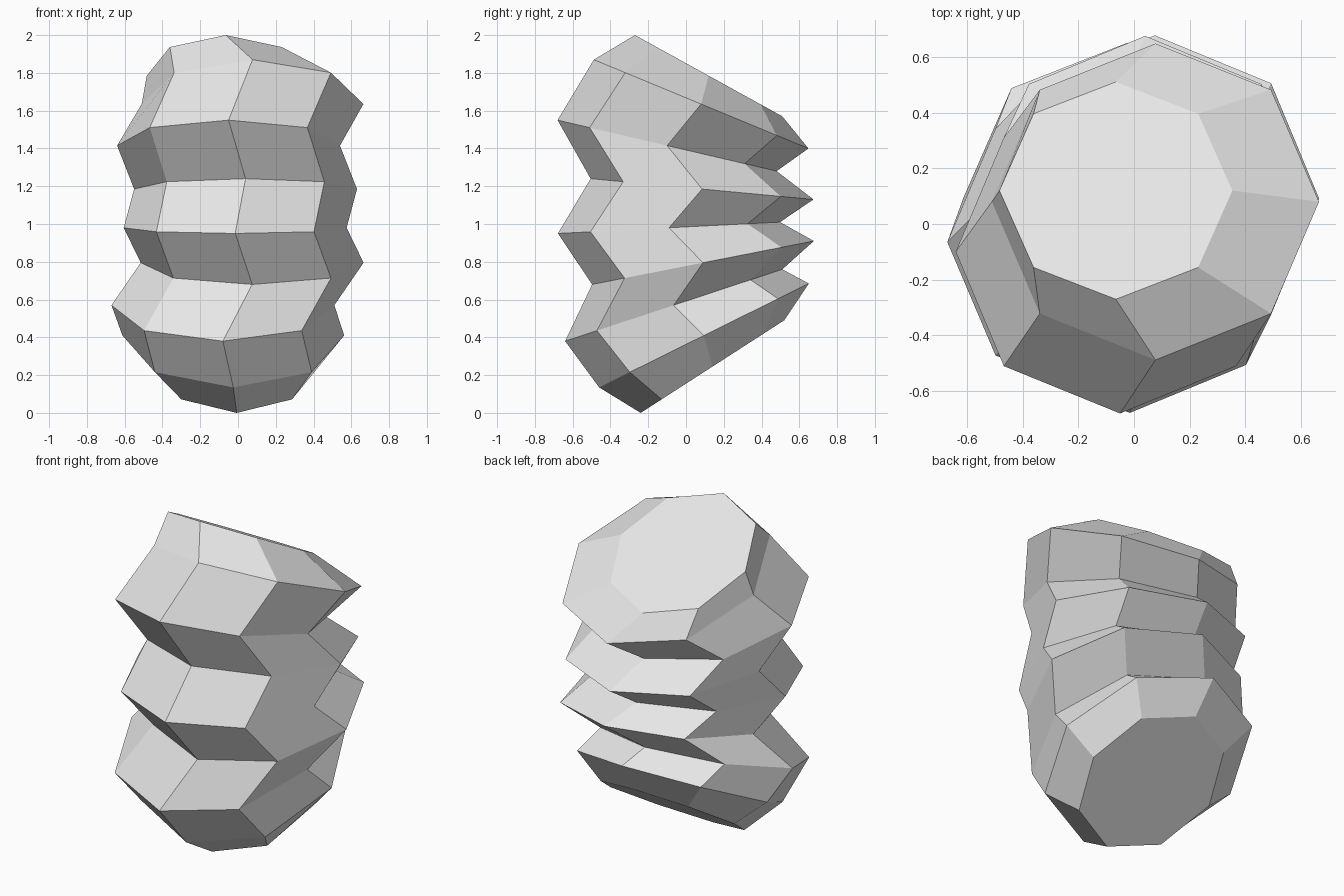
import bpy
import bmesh
from math import cos, sin, tau

cube = bpy.data.objects.get("Cube")
if cube:
    bpy.data.objects.remove(cube, do_unlink=True)

SIDES = 8

# Tilted rings: centre x, centre y, centre z, half width, half depth, rise towards the back
RINGS = [
    (-0.007, 0.14, 0.245, 0.415, 0.38, 0.245),
    (-0.025, 0.095, 0.41, 0.587, 0.555, 0.275),
    (-0.08, -0.065, 0.57, 0.59, 0.575, 0.19),
    (0.075, 0.09, 0.795, 0.59, 0.587, 0.115),
    (-0.015, -0.09, 0.98, 0.59, 0.588, 0.03),
    (0.04, 0.085, 1.185, 0.59, 0.59, -0.055),
    (-0.05, -0.10, 1.415, 0.59, 0.58, -0.135),
    (0.077, 0.08, 1.635, 0.587, 0.568, -0.235),
    (-0.065, 0.12, 1.785, 0.418, 0.39, -0.215),
]


def grey_material():
    mat = bpy.data.materials.new("light grey")
    colour = (0.8, 0.8, 0.8, 1.0)
    mat.use_nodes = True
    mat.diffuse_color = colour
    for node in mat.node_tree.nodes:
        if node.type == "BSDF_PRINCIPLED":
            node.inputs["Base Color"].default_value = colour
    return mat


def add_ring(bm, cx, cy, cz, width, depth, rise):
    angles = [tau * i / SIDES for i in range(SIDES)]
    return [bm.verts.new((cx + width * cos(a), cy + depth * sin(a), cz + rise * sin(a)))
            for a in angles]


# Zigzag column: bridge neighbouring rings, then close both ends
bm = bmesh.new()
rings = [add_ring(bm, *ring) for ring in RINGS]
for low, high in zip(rings, rings[1:]):
    for i in range(SIDES):
        j = (i + 1) % SIDES
        bm.faces.new((low[i], low[j], high[j], high[i]))
bm.faces.new(rings[0][::-1])
bm.faces.new(rings[-1])
bmesh.ops.recalc_face_normals(bm, faces=bm.faces)

mesh = bpy.data.meshes.new("zigzag_column")
bm.to_mesh(mesh)
bm.free()
mesh.materials.append(grey_material())
column = bpy.data.objects.new("zigzag_column", mesh)
bpy.context.collection.objects.link(column)
